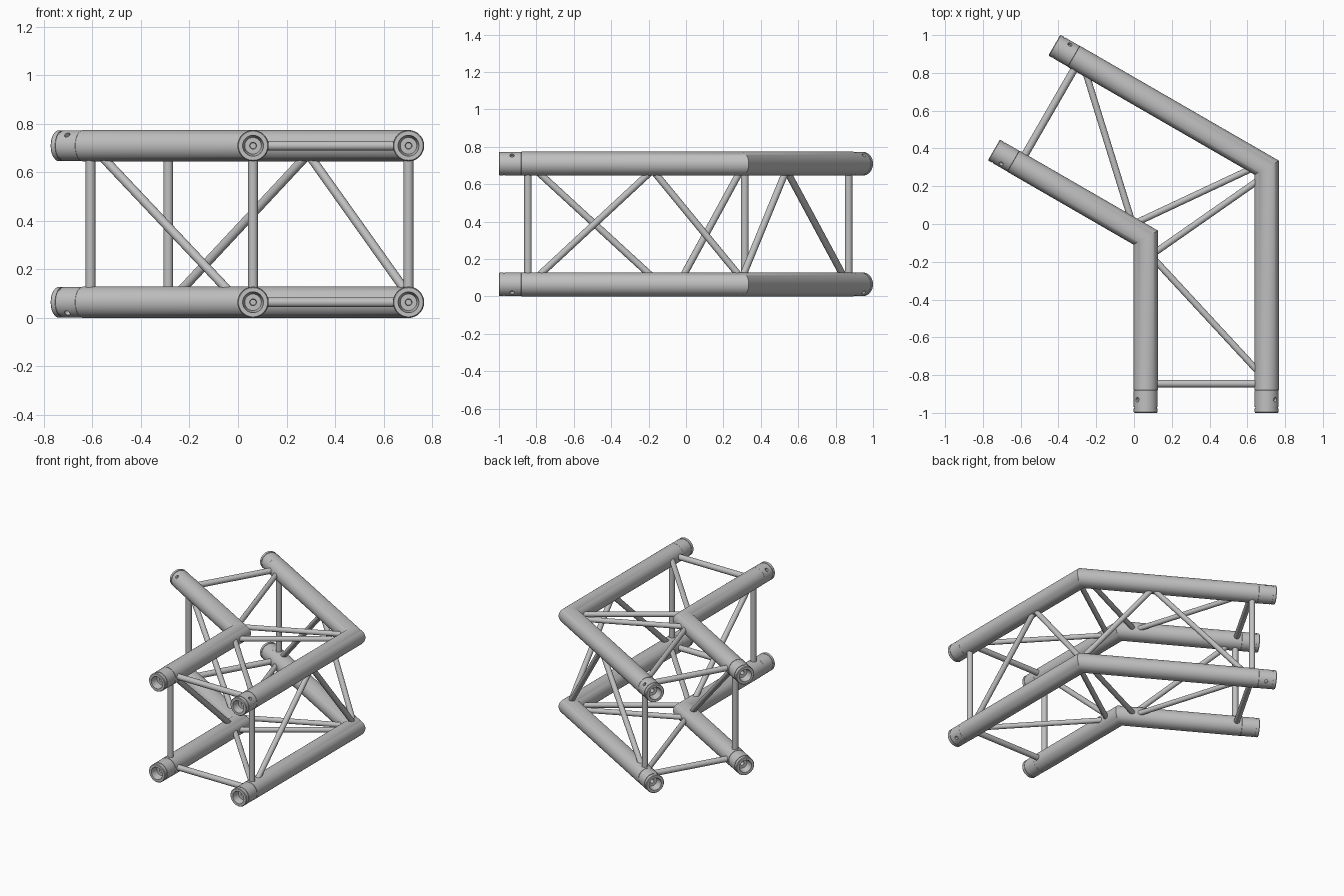
import bpy, bmesh, math
from mathutils import Vector

if "Cube" in bpy.data.objects:
    bpy.data.objects.remove(bpy.data.objects["Cube"], do_unlink=True)

# Single bare aluminium colour
COLOUR = (0.53, 0.53, 0.53, 1)
metal = bpy.data.materials.new("light_grey_metal")
metal.use_nodes = True
metal.diffuse_color = COLOUR
metal.node_tree.nodes["Principled BSDF"].inputs["Base Color"].default_value = COLOUR

UP = Vector((0, 0, 1))
C30, S30 = math.cos(math.pi / 6), 0.5
# Each arm: its direction away from the corner, and the outward sideways direction
ARMS = {"front": (Vector((0, -1, 0)), Vector((1, 0, 0))),
        "back": (Vector((-C30, S30, 0)), Vector((S30, C30, 0)))}
MITRE = Vector((C30, S30, 0)) / C30
# Chord corner in plan and arm length
CHORDS = {"inner": (Vector((0.062, -0.072, 0)), 0.928),
          "outer": (Vector((0.7025, 0.298, 0)), 1.298)}
LEVELS = {"lower": 0.0645, "upper": 0.7095}
R = 0.0645
COUPLER = 0.12


def point(chord, arm, s, level):
    """Point on a chord axis, s away from its corner."""
    return CHORDS[chord][0] + ARMS[arm][0] * s + UP * LEVELS[level]


def skin(name, rings):
    """Closed tube through equal rings of points, with end caps."""
    bm = bmesh.new()
    loops = [[bm.verts.new(p) for p in ring] for ring in rings]
    n = len(loops[0])
    for a, b in zip(loops, loops[1:]):
        for i in range(n):
            j = (i + 1) % n
            bm.faces.new((a[i], a[j], b[j], b[i]))
    bm.faces.new(loops[0])
    bm.faces.new(loops[-1])
    bmesh.ops.recalc_face_normals(bm, faces=bm.faces)
    mesh = bpy.data.meshes.new(name)
    bm.to_mesh(mesh)
    bm.free()
    mesh.materials.append(metal)
    obj = bpy.data.objects.new(name, mesh)
    bpy.context.collection.objects.link(obj)
    return obj


def ring(centre, u, v, r, n):
    return [centre + r * (math.cos(a) * u + math.sin(a) * v)
            for a in (2 * math.pi * i / n for i in range(n))]


def lathe(name, profile, origin, axis, n):
    """Turn (distance, radius) pairs about an axis."""
    axis = axis.normalized()
    u = axis.orthogonal().normalized()
    v = axis.cross(u)
    return skin(name, [ring(origin + axis * d, u, v, r, n) for d, r in profile])


def bar(name, a, b, r):
    return lathe(name, [(0, r), ((b - a).length, r)], a, b - a, 24)


def smooth(obj):
    bpy.ops.object.select_all(action='DESELECT')
    obj.select_set(True)
    bpy.context.view_layer.objects.active = obj
    bpy.ops.object.shade_smooth_by_angle(angle=math.radians(35))


parts = []

# Mitred main chords
for chord, (corner, length) in CHORDS.items():
    for level, z in LEVELS.items():
        s = length - COUPLER
        parts.append(skin(f"{level}_{chord}_chord", [
            ring(point(chord, "front", s, level), ARMS["front"][1], UP, R, 48),
            ring(corner + UP * z, MITRE, UP, R, 48),
            ring(point(chord, "back", s, level), ARMS["back"][1], UP, R, 48)]))

# End couplers: grooved sleeve with a tapered socket and a pin hole
SLEEVE = [(0.13, 0.06), (0.122, 0.06), (0.118, 0.0635), (0.03, 0.0635),
          (0.03, 0.0605), (0.023, 0.0605), (0.023, 0.0635), (0.004, 0.0635),
          (0, 0.06), (0, 0.043), (0.05, 0.034), (0.05, 0.014), (0.08, 0.012)]
for chord, (corner, length) in CHORDS.items():
    for arm, (along, across) in ARMS.items():
        for level in LEVELS:
            end = point(chord, arm, length, level)
            sleeve = lathe(f"{level}_{chord}_{arm}_coupler", SLEEVE, end, -along, 48)
            aim = across * (1 if chord == "outer" else -1)
            aim = aim + UP * (1 if level == "upper" else -1)
            drill = lathe("pin_drill", [(0.045, 0.012), (0.08, 0.012)],
                          end - along * 0.07, aim, 16)
            cut = sleeve.modifiers.new("pin_hole", 'BOOLEAN')
            cut.operation, cut.solver, cut.object = 'DIFFERENCE', 'EXACT', drill
            bpy.context.view_layer.objects.active = sleeve
            bpy.ops.object.modifier_apply(modifier=cut.name)
            bpy.data.objects.remove(drill, do_unlink=True)
            parts.append(sleeve)

# Bracing, identical on both arms
POST = {"inner": 0.773, "outer": 1.143}
for arm in ARMS:
    # Upright posts near the ends
    for chord, s in POST.items():
        parts.append(bar(f"{arm}_{chord}_post", point(chord, arm, s, "lower"),
                         point(chord, arm, s, "upper"), 0.02))
    # Sloping braces in the side faces: chord, lower position, upper position
    for chord, low, high in (("outer", -0.025, 0.505), ("outer", 1.135, 0.44),
                             ("inner", 0.065, 0.768)):
        parts.append(bar(f"{arm}_{chord}_side_brace", point(chord, arm, low, "lower"),
                         point(chord, arm, high, "upper"), 0.0185))
    # Flat braces in top and bottom faces: inner position, outer position
    for level in LEVELS:
        for label, a, b, r in (("cross_bar", POST["inner"], POST["outer"], 0.02),
                               ("flat_diagonal", 0.066, 1.128, 0.0175),
                               ("corner_brace", 0.113, 0.036, 0.0175)):
            parts.append(bar(f"{level}_{arm}_{label}", point("inner", arm, a, level),
                             point("outer", arm, b, level), r))

for obj in parts:
    smooth(obj)
